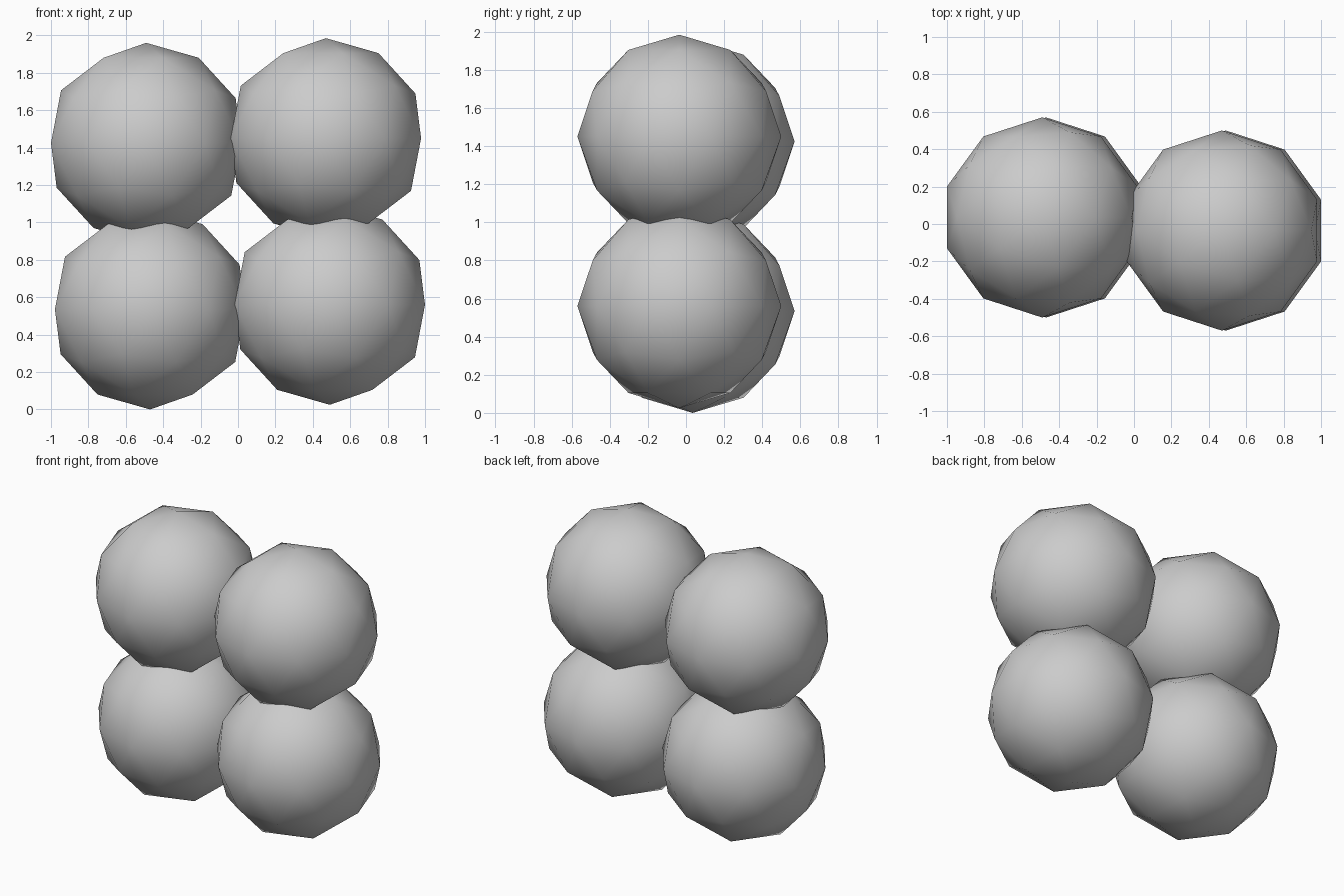
import bpy

if "Cube" in bpy.data.objects:
    bpy.data.objects.remove(bpy.data.objects["Cube"])

RADIUS = 0.535

# Four slightly offset, overlapping low-poly balls in a two by two stack
balls = {
    "lower_left_ball": (-0.47, 0.035, 0.535),
    "lower_right_ball": (0.491, -0.035, 0.56),
    "upper_left_ball": (-0.491, 0.035, 1.425),
    "upper_right_ball": (0.47, -0.035, 1.45),
}

for name, centre in balls.items():
    bpy.ops.mesh.primitive_ico_sphere_add(subdivisions=2, radius=RADIUS, location=centre)
    ball = bpy.context.object
    ball.name = name
    bpy.ops.object.shade_smooth()
